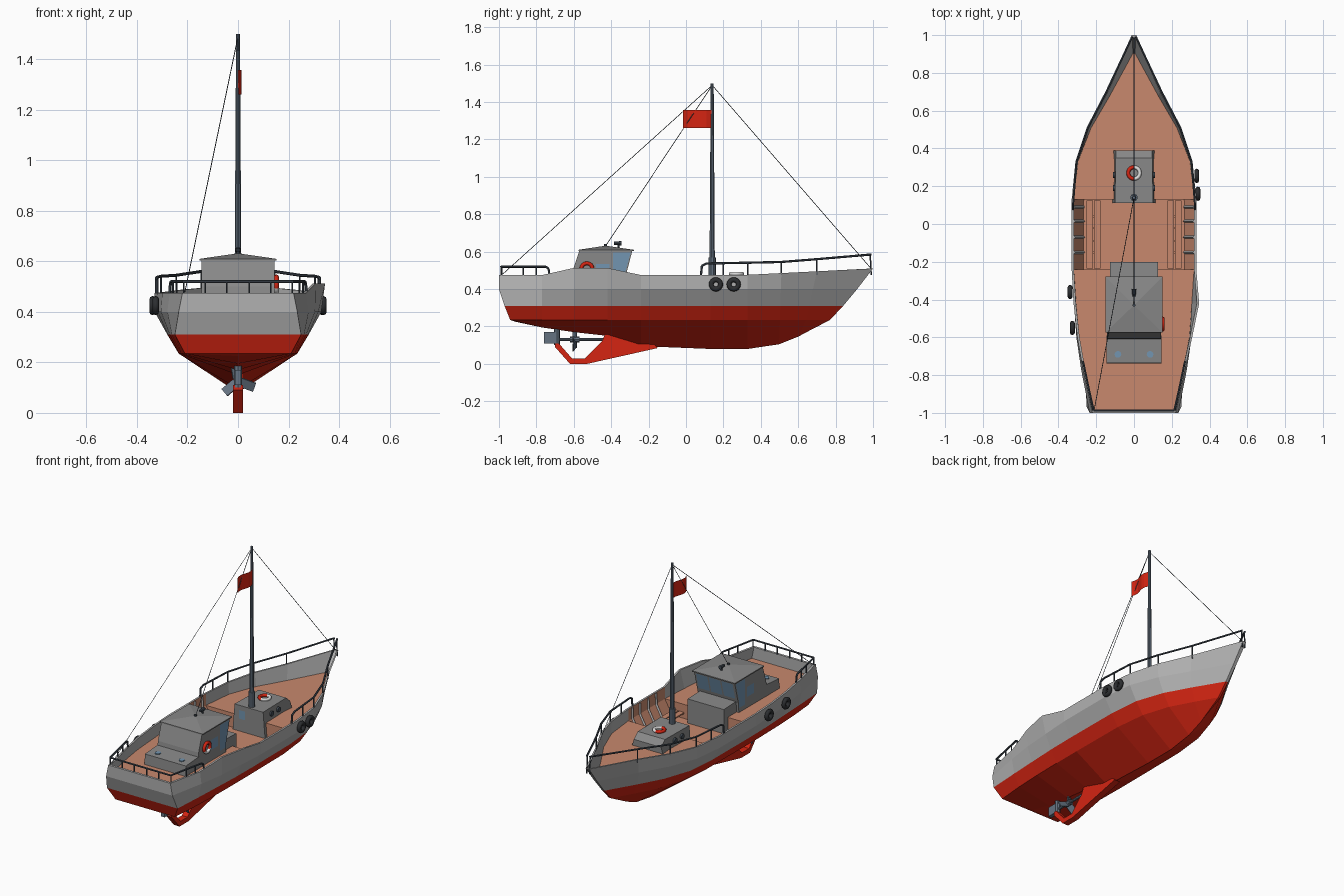
import bpy, bmesh, math
from mathutils import Vector, Matrix

if "Cube" in bpy.data.objects:
    bpy.data.objects.remove(bpy.data.objects["Cube"])

def mat(name, r, g, b):
    m = bpy.data.materials.new(name)
    m.diffuse_color = (r, g, b, 1)
    m.use_nodes = True
    m.node_tree.nodes["Principled BSDF"].inputs["Base Color"].default_value = m.diffuse_color
    return m

RED = mat("red", .66, .018, .006)
HULL = mat("hull_grey", .44, .44, .44)
CABIN = mat("cabin_grey", .25, .25, .25)
DECK = mat("deck_brown", .58, .25, .155)
DARK = mat("rail_dark", .055, .07, .09)
SLATE = mat("slate", .13, .17, .22)
BLUE = mat("window_blue", .17, .30, .44)
BLACK = mat("tyre_black", .025, .027, .03)
WHITE = mat("white", .75, .75, .75)

def make(name, bm, *mats, smooth=False):
    bmesh.ops.recalc_face_normals(bm, faces=bm.faces)
    me = bpy.data.meshes.new(name)
    bm.to_mesh(me)
    bm.free()
    for m in mats:
        me.materials.append(m)
    ob = bpy.data.objects.new(name, me)
    bpy.context.collection.objects.link(ob)
    if smooth:
        for p in me.polygons:
            p.use_smooth = True
    return ob

def rod(bm, a, b, r, r2=None, n=6):
    a, b = Vector(a), Vector(b)
    d = b - a
    M = Matrix.Translation((a + b) / 2) @ d.to_track_quat('Z', 'Y').to_matrix().to_4x4()
    bmesh.ops.create_cone(bm, cap_ends=True, segments=n, radius1=r,
                          radius2=r if r2 is None else r2, depth=d.length, matrix=M)

def path(bm, pts, r):
    for a, b in zip(pts, pts[1:]):
        rod(bm, a, b, r)

def face(bm, pts, mi=0):
    f = bm.faces.new([bm.verts.new(p) for p in pts])
    f.material_index = mi
    return f

def prism(bm, prof, hw):
    """Extrude a (y, z) profile across x; hw is the half width."""
    f = face(bm, [(-hw, y, z) for y, z in prof])
    g = bmesh.ops.extrude_face_region(bm, geom=[f])
    bmesh.ops.translate(bm, vec=(2 * hw, 0, 0), verts=[v for v in g['geom'] if isinstance(v, bmesh.types.BMVert)])

def box(bm, x0, x1, y0, y1, z0, z1):
    M = Matrix.Translation(((x0 + x1) / 2, (y0 + y1) / 2, (z0 + z1) / 2)) @ Matrix.Diagonal((x1 - x0, y1 - y0, z1 - z0, 1))
    bmesh.ops.create_cube(bm, size=1, matrix=M)

def torus(bm, c, R, r, axis, n=16, k=8, rule=None):
    q = Vector(axis).to_track_quat('Z', 'Y')
    P = lambda i, j: Vector(c) + q @ Vector((
        (R + r * math.cos(j * math.tau / k)) * math.cos(i * math.tau / n),
        (R + r * math.cos(j * math.tau / k)) * math.sin(i * math.tau / n), r * math.sin(j * math.tau / k)))
    for i in range(n):
        for j in range(k):
            f = face(bm, [P(i, j), P(i + 1, j), P(i + 1, j + 1), P(i, j + 1)])
            if rule:
                f.material_index = rule(f.calc_center_median() - Vector(c))
    bmesh.ops.remove_doubles(bm, verts=bm.verts, dist=1e-5)

# ---- hull: y, half widths at rail / knuckle / waterline / chine, keel height
ST = [(-1, .22, .235, .25, .21, .225), (-.77, .27, .28, .262, .225, .195),
      (-.6, .30, .305, .27, .232, .17), (-.42, .32, .318, .278, .235, .15),
      (-.24, .33, .33, .28, .235, .095), (.13, .33, .33, .278, .232, .08),
      (.33, .31, .308, .26, .21, .08), (.51, .25, .24, .2, .155, .105),
      (.7, .15, .14, .115, .08, .148), (1, .012, .01, .008, .006, .157)]
BOW = (0, -.085, -.16, -.23, -.38)
STERN = (0, 0, .03, .06, .09)

def section(s, side):
    y, xr, xk, xw, xc, zk = s
    t = max(0, (y - .4) / .6) ** 2
    zr = .475 + .035 * max(0, (y - .3) / .7)
    if side > 0 and y in (-.6, -.42):      # raised bulwark, starboard only
        zr, xr = .513, xr + (.025 if y == -.42 else .008)
    ys = [y + BOW[i] * t + (STERN[i] if y == -1 else 0) for i in range(5)]
    out = [(side * x, yy, z) for x, yy, z in zip((xr, xk, xw, xc, 0), ys, (zr, .4, .31, .235, zk))]
    w = .004 if y == 1 else .012
    dy = .015 if y == -1 else (-.012 if y == 1 else 0)
    inner = [(side * max(x - w, .003), yy + dy, z) for x, yy, z in zip((xr, xk, xw), ys, (zr, .4, .31))]
    return out, inner

bm = bmesh.new()
rows = [(section(s, 1), section(s, -1)) for s in ST]
for k in range(len(rows) - 1):
    A, B = rows[k], rows[k + 1]
    well = ST[k][0] == -.24
    for side in (0, 1):
        (ao, ai), (bo, bi) = A[side], B[side]
        for i in range(4):
            face(bm, [ao[i], bo[i], bo[i + 1], ao[i + 1]], 1 if i >= 2 else 0)
        face(bm, [ao[0], bo[0], bi[0], ai[0]])
        face(bm, [ai[0], bi[0], bi[1], ai[1]], 2 if well else 0)
        if well:
            face(bm, [ai[1], bi[1], bi[2], ai[2]], 2)
    d = 2 if well else 1
    face(bm, [A[0][1][d], B[0][1][d], B[1][1][d], A[1][1][d]], 2)
    if well:
        for R in (A, B):
            face(bm, [R[0][1][1], R[0][1][2], R[1][1][2], R[1][1][1]], 2)
for R in (rows[0], rows[-1]):              # transom and stem
    (so, si), (po, pi) = R
    for i in range(4):
        face(bm, [so[i], so[i + 1], po[i + 1], po[i]] if i < 3 else [so[3], so[4], po[3]], 1 if i >= 2 else 0)
    face(bm, [so[0], si[0], pi[0], po[0]])
    face(bm, [si[0], si[1], pi[1], pi[0]])
bmesh.ops.remove_doubles(bm, verts=bm.verts, dist=1e-5)
make("hull", bm, HULL, RED, DECK)

# ---- skeg with propeller opening
bm = bmesh.new()
prism(bm, [(-.15, .085), (-.53, 0), (-.62, 0), (-.70, .09), (-.70, .11), (-.68, .11), (-.61, .03),
           (-.54, .03), (-.45, .12), (-.43, .165), (-.2, .13)], .02)
make("skeg", bm, RED)

# ---- rudder, shaft, propeller
bm = bmesh.new()
box(bm, -.012, .012, -.76, -.68, .11, .17)
rod(bm, (0, -.69, .1), (0, -.69, .2), .016, n=8)
make("rudder", bm, SLATE)
bm = bmesh.new()
rod(bm, (0, -.68, .13), (0, -.43, .13), .008, n=8)
rod(bm, (0, -.62, .13), (0, -.57, .13), .016, n=8)
for k in range(3):
    M = Matrix.Translation((0, -.595, .125)) @ Matrix.Rotation(math.radians(20 + 120 * k), 4, 'Y')
    M = M @ Matrix.Translation((.04, 0, 0)) @ Matrix.Rotation(.5, 4, 'X') @ Matrix.Diagonal((.06, .006, .04, 1))
    bmesh.ops.create_cube(bm, size=1, matrix=M)
make("propeller", bm, SLATE)

# ---- wheelhouse, lower boxes and roof
bm = bmesh.new()
prism(bm, [(-.62, .395), (-.605, .5), (-.57, .605), (-.287, .605), (-.325, .46), (-.33, .395)], .144)
prism(bm, [(-.74, .395), (-.735, .465), (-.59, .475), (-.59, .395)], .145)
prism(bm, [(-.34, .305), (-.34, .47), (-.2, .465), (-.2, .305)], .128)
make("wheelhouse", bm, CABIN)
bm = bmesh.new()
box(bm, -.152, .152, -.575, -.278, .603, .61)
lo = [(-.152, -.575, .61), (.152, -.575, .61), (.152, -.278, .61), (-.152, -.278, .61)]
for a, b in zip(lo, lo[1:] + lo[:1]):
    face(bm, [a, b, (0, -.43, .632)])
make("wheelhouse_roof", bm, CABIN)

# ---- windows and portholes
bm = bmesh.new()
for s in (-1, 1):
    x = s * .146
    face(bm, [(x, -.39, .43), (x, -.39, .595), (x, -.296, .595), (x, -.33, .47), (x, -.33, .43)])
    face(bm, [(x, -.48, .47), (x, -.48, .535), (x, -.41, .535), (x, -.41, .47)])
    rod(bm, (s * .085, -.69, .464), (s * .085, -.69, .473), .018, n=12)
for x in (-.09, 0, .09):
    face(bm, [(x - .04, -.313, .492), (x + .04, -.313, .492), (x + .04, -.2865, .594), (x - .04, -.2865, .594)])
face(bm, [(x, .1085, z) for x, z in ((-.07, .39), (-.025, .39), (-.025, .445), (-.07, .445))])
make("windows", bm, BLUE)

# ---- fore house with portholes
bm = bmesh.new()
prism(bm, [(.11, .305), (.11, .475), (.35, .475), (.39, .44), (.39, .395), (.14, .305)], .115)
for v in bm.verts:
    v.co.x *= 1 - .12 * (v.co.z > .42) - .04 * (v.co.y > .3)
make("fore_house", bm, CABIN)
bm = bmesh.new()
for s in (-1, 1):
    for y in (.19, .26):
        rod(bm, (s * .1, y, .437), (s * .112, y, .437), .016, n=12)
make("portholes", bm, DARK)

# ---- lifebuoys
bm = bmesh.new()
torus(bm, (0, .27, .482), .031, .01, (0, 0, 1), rule=lambda d: int(d.x > 0))
make("lifebuoy_fore", bm, RED, WHITE, smooth=True)
bm = bmesh.new()
torus(bm, (.152, -.53, .508), .03, .01, (1, 0, 0), rule=lambda d: int(d.z < -.012))
make("lifebuoy_side", bm, RED, WHITE, smooth=True)

# ---- mast, flag, rigging
bm = bmesh.new()
rod(bm, (0, .14, .46), (0, .14, .57), .02, n=10)
rod(bm, (0, .14, .56), (0, .14, 1.5), .014, .008, n=10)
make("mast", bm, SLATE)
bm = bmesh.new()
for i in range(6):
    ya, yb = .135 - .025 * i, .135 - .025 * (i + 1)
    xa, xb = (.007 + .009 * math.sin(j * 1.05) for j in (i, i + 1))
    face(bm, [(xa, ya, 1.26), (xb, yb, 1.26), (xb, yb, 1.357), (xa, ya, 1.357)])
bmesh.ops.remove_doubles(bm, verts=bm.verts, dist=1e-5)
make("flag", bm, RED)
bm = bmesh.new()
for p in ((0, .985, .515), (-.21, -.98, .48), (0, -.43, .63)):
    rod(bm, (0, .14, 1.49), p, .0018, n=4)
make("rigging", bm, DARK)

# ---- roof lamp
bm = bmesh.new()
rod(bm, (0, -.36, .615), (0, -.36, .645), .005)
rod(bm, (0, -.385, .645), (0, -.345, .645), .008, .012, n=8)
rod(bm, (0, -.43, .625), (0, -.43, .64), .008)
make("roof_lamp", bm, DARK)

# ---- bow and stern rails
bm = bmesh.new()
for s in (-1, 1):
    P = [(s * x, y, z) for x, y, z in ((.324, .08, .475), (.324, .085, .525), (.322, .11, .537), (.305, .33, .541),
                                       (.245, .51, .545), (.146, .7, .56), (.01, .99, .585))]
    path(bm, P, .006)
    for x, y, z in P[3:] + [(s * .318, .2, .538)]:
        rod(bm, (x, y, .475), (x, min(y, .985), z), .004)
make("bow_rail", bm, DARK)
bm = bmesh.new()
for s in (-1, 1):
    path(bm, [(s * x, y, z) for x, y, z in ((.27, -.73, .475), (.268, -.735, .51), (.265, -.75, .52), (.215, -.988, .52), (0, -.988, .52))], .006)
    for x, y in ((.257, -.8), (.243, -.87), (.215, -.985), (.13, -.987), (.045, -.987)):
        rod(bm, (s * x, y, .47), (s * x, y, .52), .004)
make("stern_rail", bm, DARK)

# ---- tyre fenders
bm = bmesh.new()
for x, y in ((.338, .16), (.332, .255), (-.338, -.36), (-.326, -.55)):
    torus(bm, (x, y, .425), .025, .013, (1, 0, 0))
make("tyre_fenders", bm, BLACK, smooth=True)

# ---- well frames and benches
bm = bmesh.new()
for s in (-1, 1):
    for y in (.09, .015, -.07, -.15):
        rod(bm, (s * .318, y, .47), (s * .316, y, .4), .008, n=4)
        rod(bm, (s * .316, y, .4), (s * .267, y, .31), .008, n=4)
make("well_frames", bm, HULL)
bm = bmesh.new()
for s in (-1, 1):
    for x in (.195, .235):
        box(bm, s * x - .017, s * x + .017, -.235, .125, .343, .352)
    for y in (.04, -.02, -.09, -.15):
        box(bm, s * .215 - .03, s * .215 + .03, y - .005, y + .005, .308, .343)
make("well_benches", bm, DECK)
